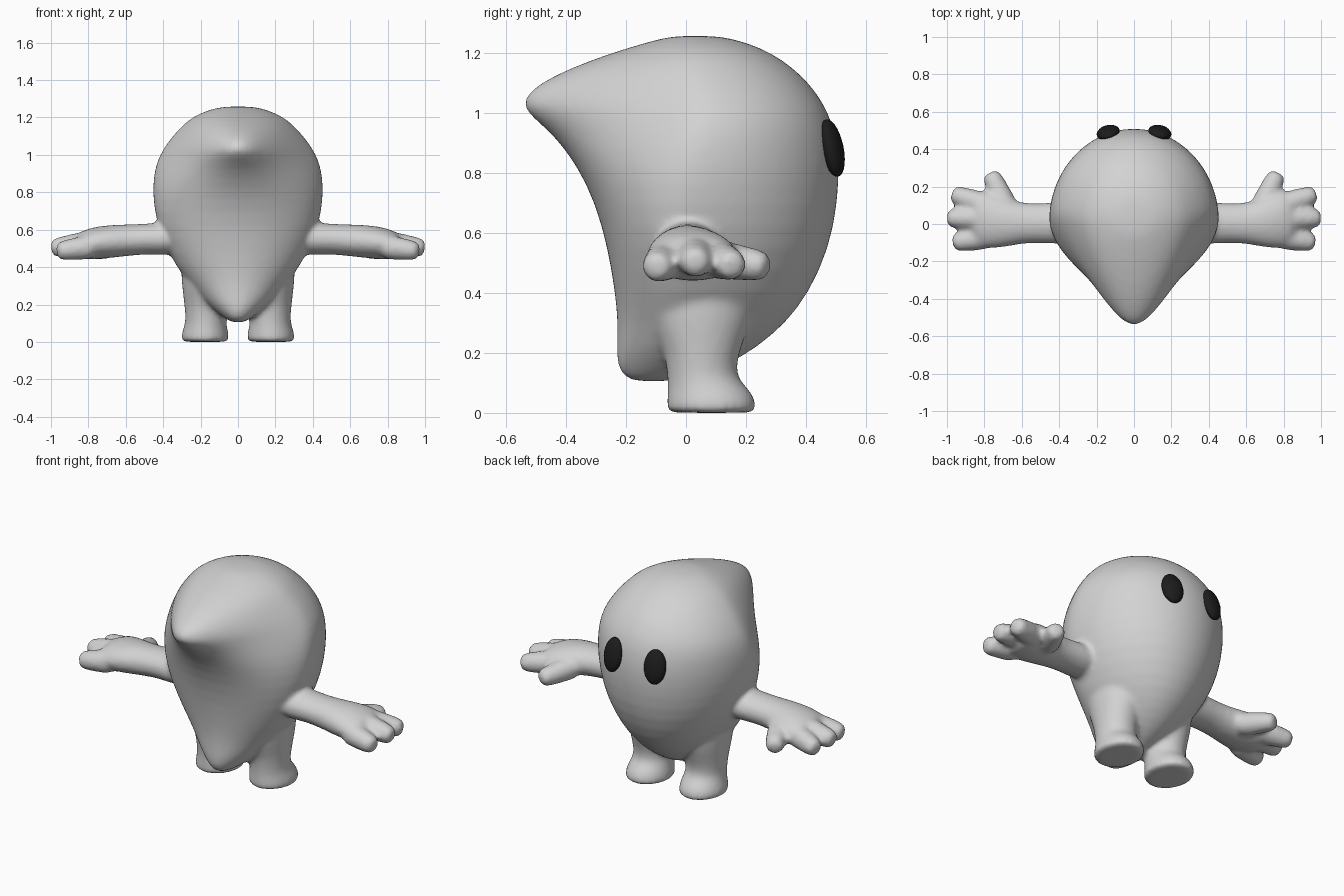
import bpy
import bmesh
from math import sin, cos, pi, radians
from mathutils import Vector

cube = bpy.data.objects.get("Cube")
if cube:
    bpy.data.objects.remove(cube, do_unlink=True)


def make_material(name, value):
    mat = bpy.data.materials.new(name)
    mat.use_nodes = True
    colour = (value, value, value, 1)
    mat.diffuse_color = colour
    mat.node_tree.nodes["Principled BSDF"].inputs["Base Color"].default_value = colour
    return mat


skin = make_material("light grey skin", 0.65)
black = make_material("eye black", 0.012)


def loft(bm, rings):
    """Skin a list of point rings and close both ends."""
    loops = [[bm.verts.new(point) for point in ring] for ring in rings]
    count = len(loops[0])
    for low, high in zip(loops, loops[1:]):
        for i in range(count):
            j = (i + 1) % count
            bm.faces.new((low[i], low[j], high[j], high[i]))
    bm.faces.new(loops[0][::-1])
    bm.faces.new(loops[-1])


def egg_ring(z, front, middle, back, width, taper, count=40):
    """Horizontal section, widest at the middle and narrowing to the front."""
    points = []
    for i in range(count):
        angle = 2 * pi * i / count
        along, across = cos(angle), sin(angle)
        if along > 0:
            y = middle + along * (front - middle)
            x = width * across * (1 - taper * along)
        else:
            y = middle - along * (back - middle)
            x = width * across
        points.append(Vector((x, y, z)))
    return points


def oval_ring(centre, u, v, count=20):
    return [Vector(centre) + Vector(u) * cos(2 * pi * i / count)
            + Vector(v) * sin(2 * pi * i / count) for i in range(count)]


def finger_rings(start, end, thick, thin):
    """Tapered finger with a rounded tip."""
    start, end = Vector(start), Vector(end)
    turn = (end - start).to_track_quat('Z', 'Y')
    rings = []
    for t, scale in ((0, 1), (0.4, 1), (0.75, 1), (0.93, 0.92), (1, 0.62)):
        radius = (thick + (thin - thick) * t) * scale
        rings.append(oval_ring(start.lerp(end, t), turn @ Vector((radius, 0, 0)),
                               turn @ Vector((0, radius, 0)), 16))
    return rings


def loft_pair(bm, rings):
    """Add a part on the left and its mirror on the right."""
    for side in (1, -1):
        loft(bm, [[Vector((p.x * side, p.y, p.z)) for p in ring] for ring in rings])


bm = bmesh.new()

# Torso and head: height, front, middle, back, half width, front taper
torso = (
    (0.104, -0.17, -0.12, -0.05, 0.03, 0),
    (0.122, -0.212, -0.1, 0.04, 0.065, 0),
    (0.16, -0.23, -0.07, 0.14, 0.115, 0.03),
    (0.22, -0.232, -0.04, 0.24, 0.185, 0.04),
    (0.3, -0.228, -0.01, 0.335, 0.25, 0.03),
    (0.4, -0.237, 0, 0.412, 0.33, 0.02),
    (0.55, -0.262, 0, 0.48, 0.41, 0),
    (0.7, -0.303, 0, 0.508, 0.45, 0.05),
    (0.83, -0.367, 0.01, 0.514, 0.46, 0.18),
    (0.93, -0.445, 0.03, 0.5, 0.447, 0.37),
    (0.99, -0.52, 0.04, 0.48, 0.425, 0.49),
    (1.025, -0.546, 0.04, 0.463, 0.405, 0.51),
    (1.06, -0.536, 0.04, 0.441, 0.383, 0.5),
    (1.1, -0.49, 0.04, 0.411, 0.352, 0.44),
    (1.15, -0.39, 0.03, 0.36, 0.306, 0.32),
    (1.2, -0.255, 0.03, 0.29, 0.25, 0.2),
    (1.24, -0.12, 0.03, 0.195, 0.162, 0.1),
    (1.26, -0.04, 0.03, 0.1, 0.075, 0),
)
loft(bm, [egg_ring(*row) for row in torso])

# Legs and feet: height, centre x, centre y, half width, half depth
leg = (
    (0.0, 0.176, 0.085, 0.119, 0.142),
    (0.004, 0.176, 0.085, 0.129, 0.15),
    (0.04, 0.176, 0.085, 0.128, 0.151),
    (0.08, 0.174, 0.076, 0.117, 0.138),
    (0.12, 0.172, 0.05, 0.108, 0.114),
    (0.2, 0.174, 0.053, 0.115, 0.125),
    (0.28, 0.172, 0.05, 0.126, 0.16),
    (0.36, 0.165, 0.05, 0.142, 0.18),
    (0.46, 0.15, 0.05, 0.15, 0.18),
)
loft_pair(bm, [oval_ring((x, y, z), (w, 0, 0), (0, d, 0)) for z, x, y, w, d in leg])

# Arms and palms: x, centre y, centre z, half depth, half height
arm = (
    (0.3, 0.005, 0.55, 0.115, 0.085),
    (0.41, 0.005, 0.552, 0.113, 0.088),
    (0.5, 0.005, 0.55, 0.107, 0.082),
    (0.6, 0.003, 0.543, 0.108, 0.086),
    (0.7, 0.01, 0.536, 0.138, 0.09),
    (0.8, 0.025, 0.524, 0.16, 0.086),
    (0.88, 0.025, 0.508, 0.142, 0.068),
)
loft_pair(bm, [oval_ring((x, y, z), (0, d, 0), (0, 0, h)) for x, y, z, d, h in arm])

# Three fingers and a thumb
fingers = (
    ((0.76, 0.09, 0.52), (0.975, 0.162, 0.49)),
    ((0.78, 0.03, 0.53), (1.0, 0.032, 0.5)),
    ((0.76, -0.065, 0.512), (0.97, -0.1, 0.484)),
    ((0.67, 0.06, 0.52), (0.77, 0.275, 0.487)),
)
for start, end in fingers:
    loft_pair(bm, finger_rings(start, end, 0.071, 0.052))

bmesh.ops.recalc_face_normals(bm, faces=bm.faces)
mesh = bpy.data.meshes.new("body")
bm.to_mesh(mesh)
bm.free()
mesh.materials.append(skin)
mesh.polygons.foreach_set("use_smooth", [True] * len(mesh.polygons))
body = bpy.data.objects.new("body", mesh)
bpy.context.collection.objects.link(body)

# Fuse the limbs into the torso and soften the joins
round_off = body.modifiers.new("round", 'SUBSURF')
round_off.levels = round_off.render_levels = 1
fuse = body.modifiers.new("fuse", 'REMESH')
fuse.mode = 'VOXEL'
fuse.voxel_size = 0.014
fuse.use_smooth_shade = True
soften = body.modifiers.new("soften", 'SMOOTH')
soften.factor = 0.5
soften.iterations = 6

# Eyes
for side, label in ((1, "left"), (-1, "right")):
    bpy.ops.mesh.primitive_uv_sphere_add(
        segments=24, ring_count=14, location=(side * 0.138, 0.488, 0.884),
        rotation=(radians(12), 0, radians(-14 * side)))
    eye = bpy.context.object
    eye.name = label + "_eye"
    eye.scale = (0.063, 0.036, 0.098)
    eye.data.materials.append(black)
    bpy.ops.object.shade_smooth()
